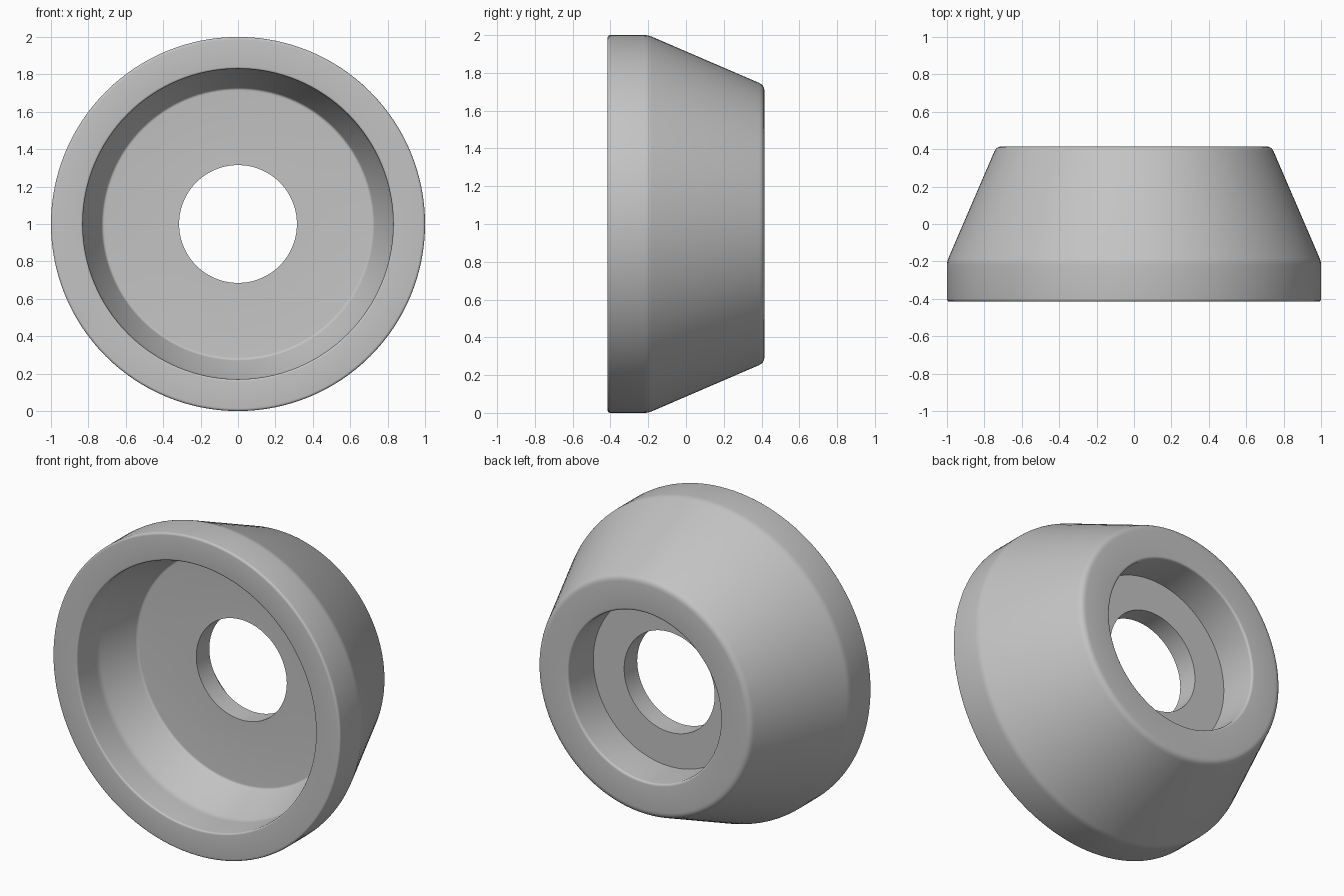
import bpy
import bmesh
import math
from mathutils import Vector, Matrix

cube = bpy.data.objects.get("Cube")
if cube:
    bpy.data.objects.remove(cube, do_unlink=True)

SEGMENTS = 128

# Closed cross-section: radius, depth along y, corner rounding
corners = [
    (1.0, -0.415, 0.015),    # outer front edge
    (1.0, -0.2, 0.02),       # start of outer taper
    (0.735, 0.415, 0.03),    # outer back edge
    (0.53, 0.415, 0.015),    # rear recess rim
    (0.53, 0.165, 0),        # rear recess floor
    (0.315, 0.165, 0),       # bore, back edge
    (0.315, 0.035, 0),       # bore, front edge
    (0.725, 0.035, 0.012),   # front recess floor
    (0.83, -0.21, 0.02),     # start of inner taper
    (0.83, -0.415, 0.012),   # front recess rim
]


def rounded_profile(points, steps=4):
    """Replace each rounded corner with a short curve."""
    result = []
    for i, (r, y, size) in enumerate(points):
        corner = Vector((r, 0, y))
        if size == 0:
            result.append(corner)
            continue
        before, after = points[i - 1], points[(i + 1) % len(points)]
        a = corner + (Vector((before[0], 0, before[1])) - corner).normalized() * size
        b = corner + (Vector((after[0], 0, after[1])) - corner).normalized() * size
        for k in range(steps + 1):
            t = k / steps
            result.append(a.lerp(corner, t).lerp(corner.lerp(b, t), t))
    return result


# Turn the cross-section around its axis
bm = bmesh.new()
verts = [bm.verts.new(p) for p in rounded_profile(corners)]
edges = [bm.edges.new((v, verts[(i + 1) % len(verts)])) for i, v in enumerate(verts)]
bmesh.ops.spin(bm, geom=verts + edges, cent=(0, 0, 0), axis=(0, 0, 1),
               angle=math.tau, steps=SEGMENTS, use_merge=True)
bmesh.ops.remove_doubles(bm, verts=bm.verts, dist=0.0001)

# Lay the axis along y and stand the ring on the ground
bm.transform(Matrix.Translation((0, 0, 1)) @ Matrix.Rotation(-math.pi / 2, 4, "X"))
bmesh.ops.recalc_face_normals(bm, faces=bm.faces)

mesh = bpy.data.meshes.new("tapered_cup_washer")
bm.to_mesh(mesh)
bm.free()
washer = bpy.data.objects.new("tapered_cup_washer", mesh)
bpy.context.collection.objects.link(washer)

# Single plain grey
grey = bpy.data.materials.new("plain_grey")
grey.use_nodes = True
colour = (0.55, 0.55, 0.55, 1)
grey.diffuse_color = colour
grey.node_tree.nodes["Principled BSDF"].inputs["Base Color"].default_value = colour
mesh.materials.append(grey)

# Smooth round surfaces, crisp recess corners
bpy.ops.object.select_all(action="DESELECT")
washer.select_set(True)
bpy.context.view_layer.objects.active = washer
bpy.ops.object.shade_smooth_by_angle(angle=math.radians(30))
